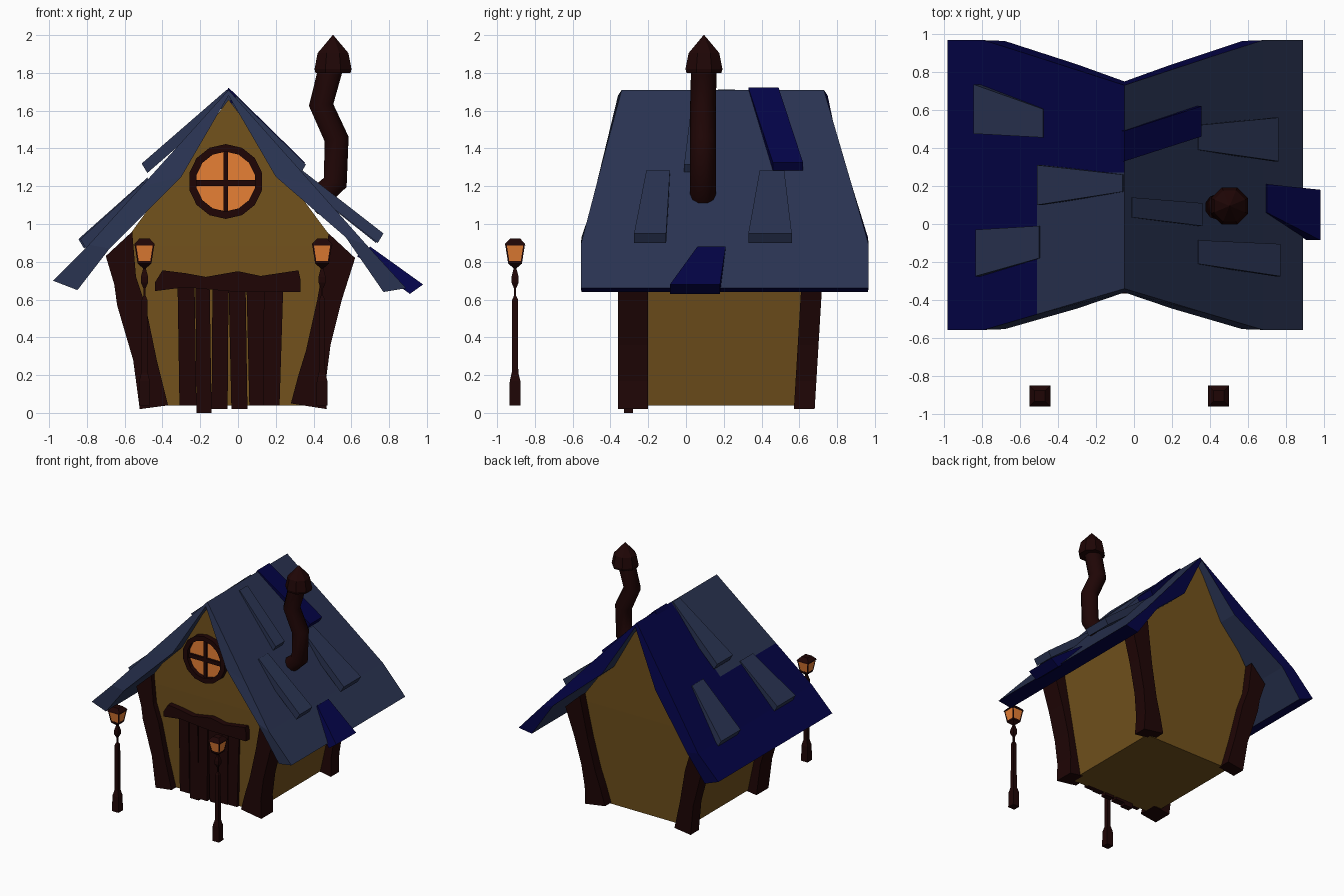
import bpy, bmesh, math
from mathutils import Vector

if "Cube" in bpy.data.objects:
    bpy.data.objects.remove(bpy.data.objects["Cube"])


def material(name, rgb):
    m = bpy.data.materials.new(name)
    m.diffuse_color = (*rgb, 1)
    m.use_nodes = True
    m.node_tree.nodes["Principled BSDF"].inputs["Base Color"].default_value = m.diffuse_color
    return m


WOOD = material("dark wood", (.0135, .0016, .0016))
WALL = material("ochre plaster", (.171, .084, .012))
SLATE = material("slate blue", (.023, .034, .085))
NAVY = material("navy blue", (.0012, .0012, .064))
GLOW = material("orange glass", (.80, .215, .036))


def build(name, verts, faces, mats, indices=None):
    me = bpy.data.meshes.new(name)
    me.from_pydata([tuple(v) for v in verts], [], faces)
    for m in mats:
        me.materials.append(m)
    if indices:
        for p, i in zip(me.polygons, indices):
            p.material_index = i
    bm = bmesh.new()
    bm.from_mesh(me)
    bmesh.ops.recalc_face_normals(bm, faces=bm.faces)
    bm.to_mesh(me)
    bm.free()
    ob = bpy.data.objects.new(name, me)
    bpy.context.collection.objects.link(ob)
    return ob


def loft(name, rings, mat, closed=False):
    """Bridge rings of equal size; cap the ends unless the loop is closed."""
    n, k = len(rings[0]), len(rings)
    verts = [v for r in rings for v in r]
    faces = [(i * n + j, i * n + (j + 1) % n,
              (i + 1) % k * n + (j + 1) % n, (i + 1) % k * n + j)
             for i in range(k if closed else k - 1) for j in range(n)]
    if not closed:
        faces += [tuple(range(n)), tuple(range((k - 1) * n, k * n))]
    return build(name, verts, faces, [mat])


def box(name, x0, x1, y0, y1, z0, z1, mat):
    return loft(name, [[(x0, y0, z), (x1, y0, z), (x1, y1, z), (x0, y1, z)]
                       for z in (z0, z1)], mat)


def lathe(name, cx, cy, rows, n, mat, turn=0):
    """Rows of (radius, z) turned round a vertical axis."""
    return loft(name, [[(cx + r * math.cos(turn + 2 * math.pi * j / n),
                         cy + r * math.sin(turn + 2 * math.pi * j / n), z)
                        for j in range(n)] for r, z in rows], mat)


# House body: flaring pentagon
def gable(yb, ym, yt):
    return [(-.44, yb, .04), (.37, yb, .04), (.53, ym, .88),
            (-.05, yt, 1.66), (-.62, ym, .88)]


F, B = gable(-.30, -.32, -.32), gable(.60, .66, .70)
build("house_body", F + B,
      [(0, 1, 2, 4), (4, 2, 3), (5, 6, 7, 9), (9, 7, 8)]
      + [(j, (j + 1) % 5, (j + 1) % 5 + 5, j + 5) for j in range(5)], [WALL])

# Crooked corner posts: rows of outer x, z and inner x, z
LEFT = [(-.52, .02, -.37, .04), (-.555, .28, -.43, .28), (-.64, .57, -.49, .57),
        (-.655, .68, -.54, .72), (-.70, .83, -.56, .96)]
RIGHT = [(.47, .02, .28, .05), (.465, .17, .32, .2), (.49, .36, .36, .33),
         (.55, .60, .42, .60), (.62, .82, .48, .95)]
for side, rows in (("left", LEFT), ("right", RIGHT)):
    for end, y0, y1, lean in (("front", -.36, -.20, 0), ("back", .57, .68, .06)):
        loft(f"{end}_{side}_post",
             [[(xo, y0 + lean * zo, zo), (xi, y0 + lean * zi, zi),
               (xi, y1 + lean * zi, zi), (xo, y1 + lean * zo, zo)]
              for xo, zo, xi, zi in rows], WOOD)

# Roof halves: top and underside rows of x, z, front y, back y
RIDGE_X = -.05
TOP = {-1: [(-.05, 1.71, -.34, .73), (-.51, 1.20, -.475, .878),
            (-.79, .89, -.557, .967), (-.98, .70, -.557, .967)],
       1: [(-.05, 1.71, -.34, .73), (.40, 1.205, -.475, .878),
           (.68, .89, -.557, .967), (.89, .66, -.557, .967)]}
UNDER = {-1: [(-.05, 1.68, -.36, .75), (-.3, 1.25, -.445, .84),
              (-.68, .87, -.553, .963), (-.85, .65, -.553, .963)],
         1: [(-.05, 1.68, -.36, .75), (.2, 1.25, -.445, .84),
             (.57, .93, -.553, .963), (.77, .64, -.553, .963)]}
for s, side in ((-1, "left"), (1, "right")):
    verts, faces, idx = [], [], []
    for (tx, tz, tf, tb), (ux, uz, uf, ub) in zip(TOP[s], UNDER[s]):
        verts += [(tx, tf, tz), (tx, .27, tz), (tx, tb, tz),
                  (ux, ub, uz), (ux, uf, uz)]
    for i in range(3):
        for j in range(5):
            k = (j + 1) % 5
            faces.append((i * 5 + j, i * 5 + k, i * 5 + 5 + k, i * 5 + 5 + j))
            navy_top = s < 0 and (j == 1 or (j == 0 and i > 0))
            idx.append(int(navy_top or j == 2))
    faces.append((15, 16, 17, 18, 19))       # eave edge
    idx.append(1)
    build(f"{side}_roof", verts, faces, [SLATE, NAVY], idx)


def roof_z(x):
    rows = TOP[-1 if x < RIDGE_X else 1]
    for (x0, z0, *_), (x1, z1, *_) in zip(rows, rows[1:]):
        if abs(x) <= abs(x1) or x1 == rows[-1][0]:
            return z0 + (z1 - z0) * (x - x0) / (x1 - x0)


# Loose roof boards: upper x, y, y, lower x, y, y, z of the lower end
BOARDS = [(.34, .39, .52, .76, .33, .56, .95, SLATE),
          (.34, -.21, -.085, .77, -.275, -.105, .95, SLATE),
          (-.01, .035, .14, .36, -.01, .11, 1.315, SLATE),
          (-.05, .33, .49, .355, .46, .62, 1.325, NAVY),
          (.70, .06, .21, .98, -.085, .18, .68, NAVY),
          (-.48, .455, .605, -.845, .475, .735, .92, SLATE),
          (-.50, -.18, -.01, -.835, -.275, -.03, .92, SLATE),
          (-.06, .17, .26, -.51, .10, .31, 1.32, SLATE)]
for n, (xu, a, b, xl, c, d, zl, mat) in enumerate(BOARDS):
    s = 1 if xl > xu else -1
    rings = []
    for x, y0, y1, z in ((xu, a, b, roof_z(xu) + .012), (xl, c, d, zl)):
        o = -.03 * s
        if n == 4:
            o = -.07
        rings.append([(x, y0, z), (x, y1, z),
                      (x + o, y1, z - .05), (x + o, y0, z - .05)])
    loft(f"roof_board_{n + 1}", rings, mat)

# Crooked chimney pipe and its pointed cap
PIPE = [Vector(p) for p in ((.38, .09, 1.10), (.515, .09, 1.22),
                            (.522, .09, 1.45), (.44, .09, 1.63),
                            (.495, .095, 1.84))]
rings = []
for i, p in enumerate(PIPE):
    d = PIPE[min(i + 1, 4)] - PIPE[max(i - 1, 0)]
    d.normalize()
    u, v = Vector((0, 1, 0)), Vector((d.z, 0, -d.x))
    rings.append([p + .068 * (math.cos(t) * v + math.sin(t) * u)
                  for t in (2 * math.pi * (j + .5) / 10 for j in range(10))])
pipe = loft("chimney_pipe", rings, WOOD)
for p in pipe.data.polygons:
    p.use_smooth = len(p.vertices) == 4
lathe("chimney_cap", .503, .095,
      [(.100, 1.80), (.106, 1.82), (.088, 1.905), (.002, 2.0)], 8, WOOD, math.pi / 8)

# Round window: pane, frame ring and glazing bars
WX, WZ = -.065, 1.225


def circle(r, y, n=14):
    return [(WX + r * math.cos(2 * math.pi * (j + .5) / n), y,
             WZ + r * math.sin(2 * math.pi * (j + .5) / n)) for j in range(n)]


loft("window_pane", [circle(.17, -.331), circle(.17, -.322)], GLOW)
loft("window_frame", [circle(.198, -.31), circle(.198, -.365),
                      circle(.158, -.365), circle(.158, -.31)], WOOD, True)
box("window_upright", WX - .013, WX + .013, -.35, -.325, WZ - .17, WZ + .17, WOOD)
box("window_crossbar", WX - .17, WX + .17, -.35, -.325, WZ - .025, WZ + .008, WOOD)

# Door planks: bottom left and right x, bottom z, top left and right x
PLANKS = [(-.31, -.22, .04, -.32, -.23), (-.22, -.14, .0, -.225, -.15),
          (-.14, -.055, .02, -.135, -.05), (-.035, .05, .02, -.05, .04),
          (.06, .135, .04, .045, .14), (.135, .22, .04, .14, .24)]
for n, (a, b, z, c, d) in enumerate(PLANKS):
    y = -.335 + .008 * (n % 2)
    loft(f"door_plank_{n + 1}",
         [[(x0, y, h), (x1, y, h), (x1, -.28, h), (x0, -.28, h)]
          for x0, x1, h in ((a, b, z), (c, d, .68))], WOOD)

# Wavy lintel over the door: x, bottom z, top z
LINTEL = [(-.44, .645, .69), (-.40, .65, .755), (-.28, .665, .74), (-.17, .655, .72),
          (-.0, .64, .75), (.12, .64, .725), (.32, .64, .755), (.33, .64, .71)]
loft("door_lintel", [[(x, -.365, a), (x, -.365, b), (x, -.29, b), (x, -.29, a)]
                     for x, a, b in LINTEL], WOOD)

# Two square lamp posts with lanterns
Q = math.sqrt(2)
POLE = [(.030, .04), (.028, .17), (.017, .215), (.015, .60), (.006, .62),
        (.006, .66), (.019, .69), (.019, .72), (.007, .765), (.036, .79),
        (.037, .805)]
for side, x in (("left", -.495), ("right", .445)):
    def square(part, rows, mat):
        lathe(f"{side}_lamp_{part}", x, -.905,
              [(r * Q, z) for r, z in rows], 4, mat, math.pi / 4)
    square("post", POLE, WOOD)
    square("glass", [(.036, .804), (.050, .885)], GLOW)
    square("cap", [(.055, .885), (.053, .895), (.028, .922)], WOOD)
    for sx in (-1, 1):
        for sy in (-1, 1):
            loft(f"{side}_lamp_bar",
                 [[(x + sx * (r + a * .004), -.905 + sy * (r + b * .004), z)
                   for a, b in ((-1, -1), (1, -1), (1, 1), (-1, 1))]
                  for r, z in ((.034, .80), (.048, .89))], WOOD)
